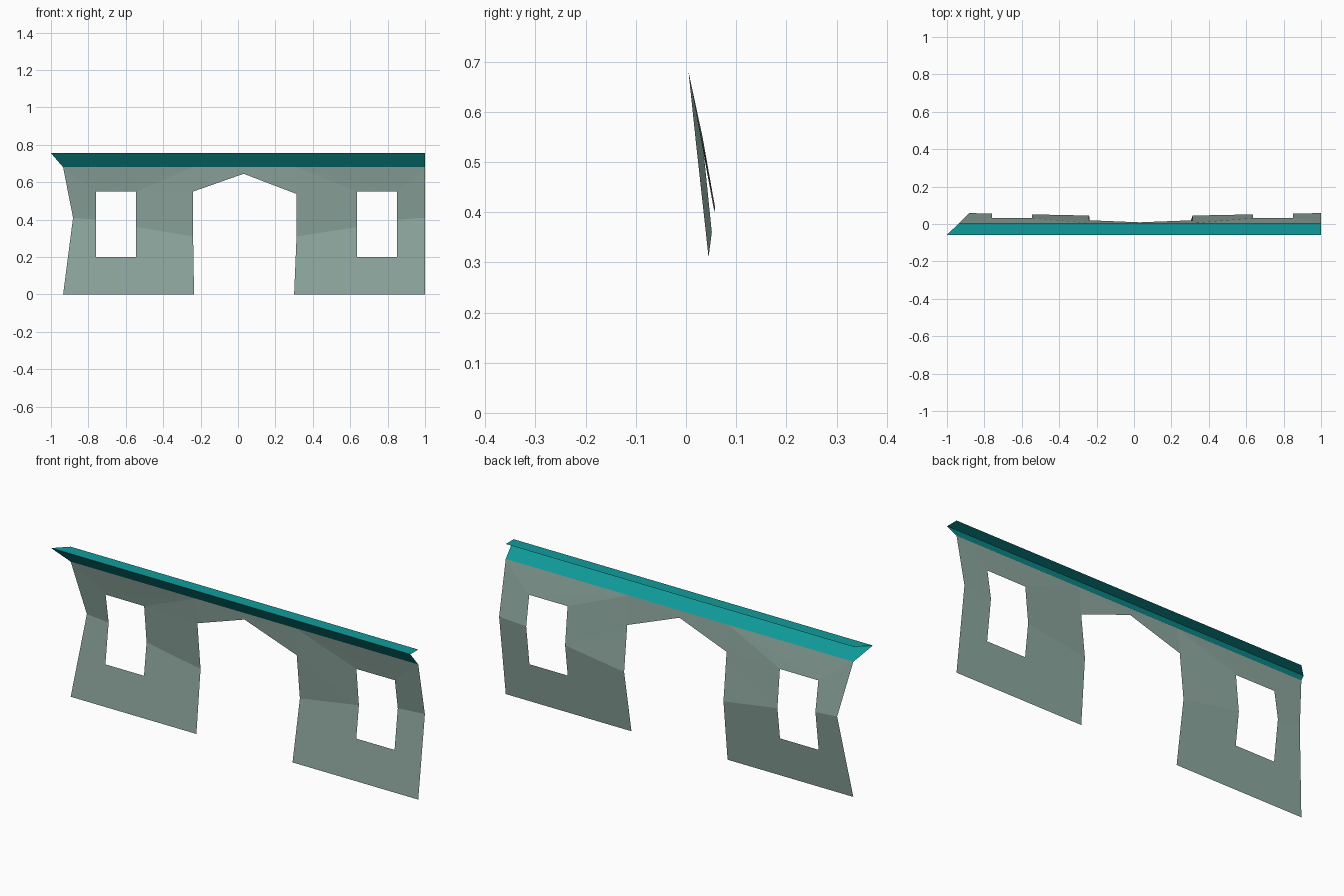
import bpy, bmesh

if "Cube" in bpy.data.objects:
    bpy.data.objects.remove(bpy.data.objects["Cube"])


def material(name, rgb):
    m = bpy.data.materials.new(name)
    m.diffuse_color = (*rgb, 1)
    m.use_nodes = True
    m.node_tree.nodes["Principled BSDF"].inputs["Base Color"].default_value = m.diffuse_color
    return m


def make(name, bm, mat):
    me = bpy.data.meshes.new(name)
    bm.to_mesh(me)
    bm.free()
    me.materials.append(mat)
    ob = bpy.data.objects.new(name, me)
    bpy.context.collection.objects.link(ob)
    return ob


grey_green = material("grey green", (0.27, 0.39, 0.345))
teal = material("teal", (0.005, 0.33, 0.33))

BASE, TOP, BULGE = 0.005, 0.68, 0.129   # wall plane y, wall height, lean of lower half


def low(x, z):
    """Point on the outward-leaning lower half of the wall."""
    return (x, BASE + BULGE * z, z)


# Wall: a thin creased sheet, one half on each side of the doorway
bm = bmesh.new()


def half(end, end_mid, win_out, win_in, door, flip):
    """Build a wall half around a window; return its doorway corner and top point."""
    v = lambda p: bm.verts.new(p)
    o = [v(low(end, 0)), v(low(end_mid, 0.41)), v((end, BASE, TOP))]
    a = [v(low(win_out, 0.2)), v(low(win_out, 0.40)), v((win_out, 0.033, 0.55))]
    b = [v(low(win_in, 0.2)), v(low(win_in, 0.36)), v((win_in, 0.032, 0.55))]
    d = [v(low(door[0], 0)), v(low(door[1], 0.31)), v((door[1], 0.02, door[2]))]
    t = v((door[1], BASE, TOP))
    faces = [(o[0], a[0], a[1], o[1]), (o[0], d[0], b[0], a[0]),
             (b[0], d[0], d[1], b[1]), (o[1], a[1], a[2], o[2]),
             (o[2], a[2], t), (a[2], b[2], t), (b[2], d[2], t),
             (b[1], d[1], d[2]), (b[1], d[2], b[2])]
    for f in faces:
        bm.faces.new(f[::-1] if flip else f)
    return d[2], t


dl, tl = half(-0.935, -0.882, -0.76, -0.545, (-0.235, -0.24, 0.55), False)
dr, tr = half(1.0, 1.0, 0.85, 0.637, (0.30, 0.313, 0.537), True)
apex = bm.verts.new((0.03, 0.009, 0.645))   # peak of the doorway
for f in ((tl, dl, apex), (tl, apex, tr), (tr, apex, dr)):
    bm.faces.new(f)
make("wall", bm, grey_green)

# Cornice: sloping soffit and flat top, mitred on the left, open behind
bm = bmesh.new()
profile = [(BASE, TOP), (-0.058, 0.755), (BASE, 0.755)]
rows = [[bm.verts.new((-0.935 + (y - BASE) * 1.03, y, z)), bm.verts.new((1, y, z))]
        for y, z in profile]
for p, q in zip(rows, rows[1:]):
    bm.faces.new((p[0], p[1], q[1], q[0]))
make("cornice", bm, teal)
